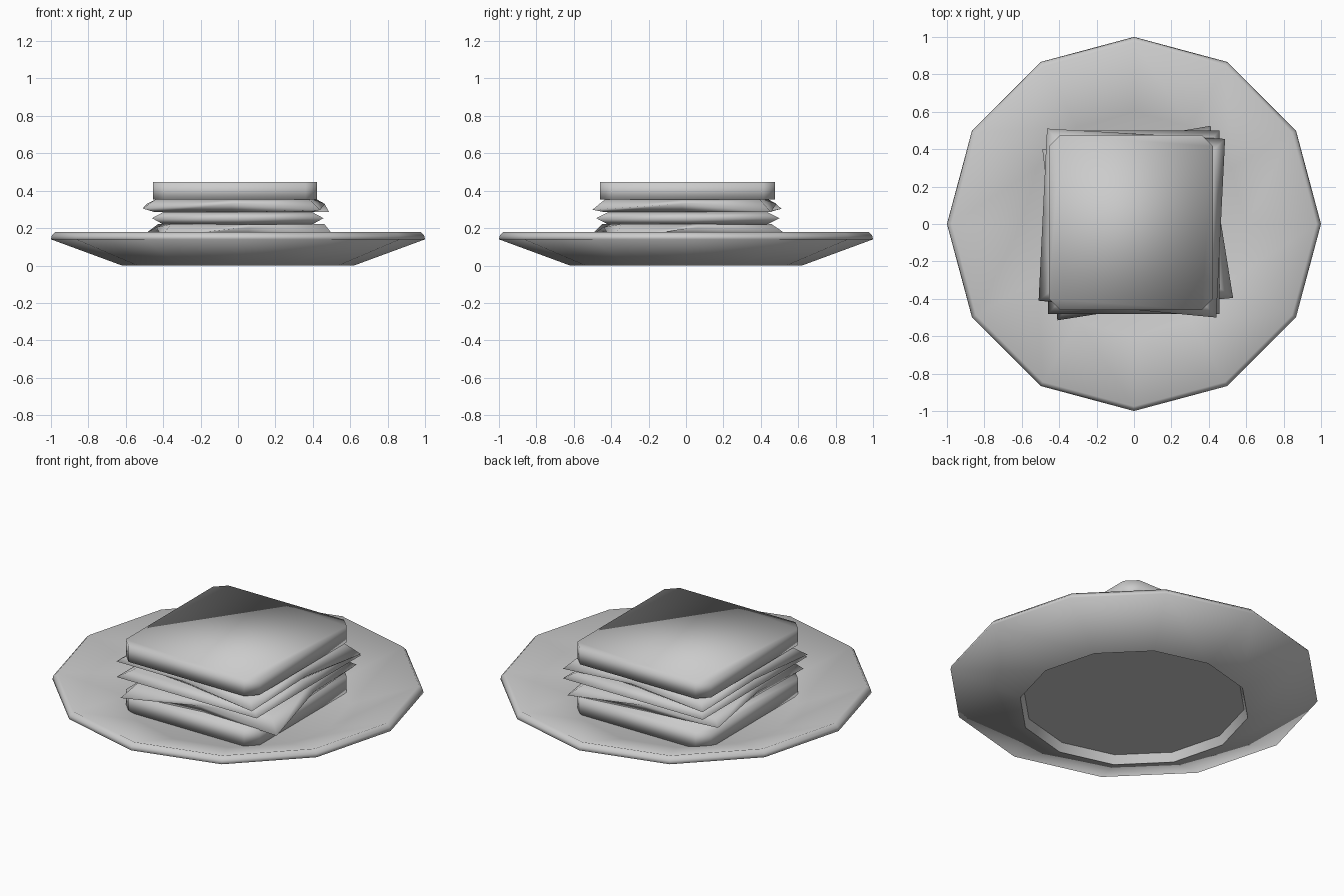
import bpy, bmesh
from math import sin, cos, pi

cube = bpy.data.objects.get("Cube")
if cube:
    bpy.data.objects.remove(cube, do_unlink=True)

grey = bpy.data.materials.new("plain_grey")
grey.use_nodes = True
colour = (0.6, 0.6, 0.6, 1)
grey.diffuse_color = colour
grey.node_tree.nodes["Principled BSDF"].inputs["Base Color"].default_value = colour


def loft(name, rings, sharp_foot=False):
    """Skin a stack of equal-length point rings and cap both ends."""
    bm = bmesh.new()
    loops = [[bm.verts.new(p) for p in ring] for ring in rings]
    count = len(loops[0])
    for low, high in zip(loops, loops[1:]):
        for i in range(count):
            j = (i + 1) % count
            bm.faces.new((low[i], low[j], high[j], high[i]))
    base = bm.faces.new(loops[0][::-1])
    bm.faces.new(loops[-1])
    bmesh.ops.recalc_face_normals(bm, faces=bm.faces)
    for face in bm.faces:
        face.smooth = not (sharp_foot and face == base)
    if sharp_foot:
        for edge in bm.edges:
            edge.smooth = not all(v in loops[1] for v in edge.verts)
    mesh = bpy.data.meshes.new(name)
    bm.to_mesh(mesh)
    bm.free()
    mesh.materials.append(grey)
    obj = bpy.data.objects.new(name, mesh)
    bpy.context.collection.objects.link(obj)


def circle(radius, z, sides=12):
    return [(radius * sin(2 * pi * i / sides), radius * cos(2 * pi * i / sides), z)
            for i in range(sides)]


def bread(name, low, high):
    """Square slice with clipped corners."""
    x0, x1, y0, y1, c = -0.455, 0.422, -0.46, 0.475, 0.06
    outline = [(x0 + c, y0), (x1 - c, y0), (x1, y0 + c), (x1, y1 - c),
               (x1 - c, y1), (x0 + c, y1), (x0, y1 - c), (x0, y0 + c)]
    loft(name, [[(x, y, z) for x, y in outline] for z in (low, high)])


def filling(name, corners, low, edge_z, high, pull=1.0):
    """Thin slice with a pointed rim; its edge middles rise and draw inwards."""
    rim, flat = [], []
    for (ax, ay, az), (bx, by, _) in zip(corners, corners[1:] + corners[:1]):
        mx, my = (ax + bx) / 2, (ay + by) / 2
        rim += [(ax, ay, az), (mx * pull, my * pull, edge_z)]
        flat += [(ax, ay), (mx, my)]
    inner = [[(x * 0.87, y * 0.87, z) for x, y in flat] for z in (low, high)]
    loft(name, [inner[0], rim, inner[1]])


# Twelve-sided thin dish: hollow underside, sloping wall, narrow rim, floor
dish = [(0.6, 0.05), (0.62, 0), (1.0, 0.14), (0.995, 0.16),
        (0.975, 0.18), (0.6, 0.055)]
loft("plate", [circle(r, z) for r, z in dish], sharp_foot=True)

# Bread and three fillings, each filling turned slightly
bread("bottom_bread", 0.055, 0.15)
filling("lower_filling",
        [(-0.41, -0.515, 0.155), (0.53, -0.395, 0.137),
         (0.41, 0.525, 0.175), (-0.49, 0.40, 0.175)],
        0.15, 0.205, 0.222, 0.97)
filling("middle_filling",
        [(-0.46, -0.48, 0.253), (0.457, -0.48, 0.253),
         (0.457, 0.5, 0.253), (-0.46, 0.5, 0.253)],
        0.22, 0.253, 0.285)
filling("upper_filling",
        [(-0.51, -0.41, 0.305), (0.44, -0.50, 0.298),
         (0.487, 0.455, 0.285), (-0.465, 0.51, 0.303)],
        0.285, 0.33, 0.352)
bread("top_bread", 0.352, 0.447)
